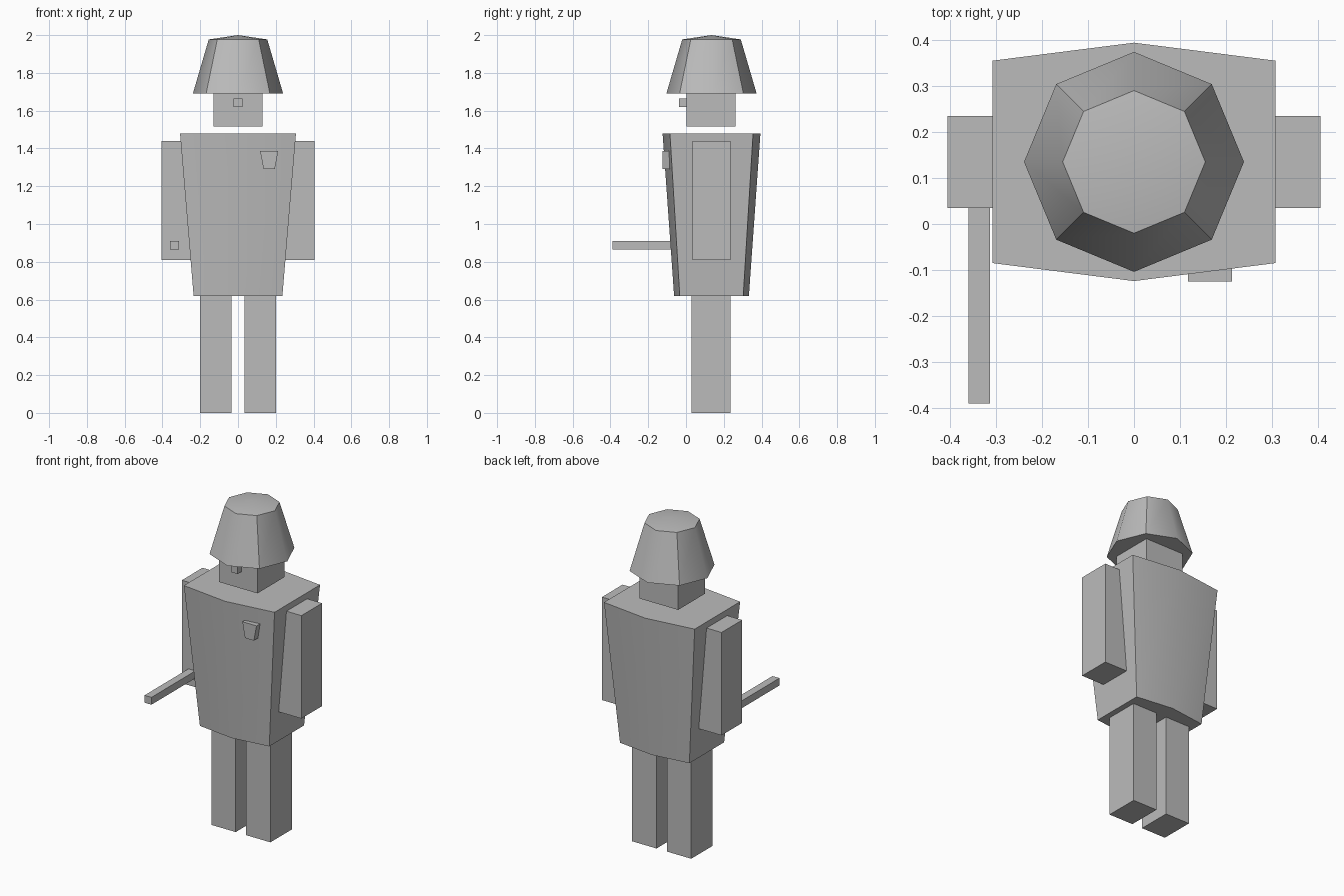
import bpy
import bmesh
import math

if "Cube" in bpy.data.objects:
    bpy.data.objects.remove(bpy.data.objects["Cube"], do_unlink=True)

grey = bpy.data.materials.new("plain_grey")
grey.use_nodes = True
COLOUR = (0.5, 0.5, 0.5, 1)
grey.diffuse_color = COLOUR
grey.node_tree.nodes["Principled BSDF"].inputs["Base Color"].default_value = COLOUR

MID_Y = 0.135  # centre line of the body


def loft(name, rings, apex=None, soft=lambda edge: False):
    """Skin matching rings of points; edges chosen by 'soft' shade smoothly."""
    bm = bmesh.new()
    loops = [[bm.verts.new(p) for p in ring] for ring in rings]
    n = len(loops[0])
    bm.faces.new(loops[0][::-1])
    for low, high in zip(loops, loops[1:]):
        for i in range(n):
            j = (i + 1) % n
            bm.faces.new((low[i], low[j], high[j], high[i]))
    top = loops[-1]
    if apex:
        tip = bm.verts.new(apex)
        for i in range(n):
            bm.faces.new((top[i], top[(i + 1) % n], tip))
    else:
        bm.faces.new(top)
    bmesh.ops.recalc_face_normals(bm, faces=bm.faces)
    for face in bm.faces:
        face.smooth = True
    for edge in bm.edges:
        edge.smooth = soft(edge)
    mesh = bpy.data.meshes.new(name)
    bm.to_mesh(mesh)
    bm.free()
    mesh.materials.append(grey)
    obj = bpy.data.objects.new(name, mesh)
    bpy.context.collection.objects.link(obj)
    return obj


def box(name, x, y, z):
    rings = [[(x[0], y[0], h), (x[1], y[0], h), (x[1], y[1], h), (x[0], y[1], h)]
             for h in z]
    return loft(name, rings)


# Tapered torso with a shallow ridge down the chest and back
def torso_ring(half_x, corner_y, ridge_y, z):
    return [(-half_x, MID_Y - corner_y, z), (0, MID_Y - ridge_y, z),
            (half_x, MID_Y - corner_y, z), (half_x, MID_Y + corner_y, z),
            (0, MID_Y + ridge_y, z), (-half_x, MID_Y + corner_y, z)]


loft("torso",
     [torso_ring(0.235, 0.168, 0.198, 0.62), torso_ring(0.307, 0.22, 0.259, 1.48)],
     soft=lambda e: all(abs(v.co.x) < 0.001 for v in e.verts))

# Arms and legs, one on each side
for label, side in (("left", 1), ("right", -1)):
    box(label + "_arm", sorted((side * 0.2, side * 0.405)), (0.035, 0.235), (0.81, 1.44))
    box(label + "_leg", sorted((side * 0.035, side * 0.2)), (0.028, 0.235), (0, 0.63))

# Stick held forward by the right arm
box("stick", (-0.36, -0.313), (-0.39, 0.05), (0.865, 0.91))

# Head and nose
box("head", (-0.13, 0.13), (0.003, 0.262), (1.515, 1.7))
box("nose", (-0.023, 0.023), (-0.037, 0.01), (1.62, 1.665))

# Chest badge, wider at the top
loft("badge", [[(0.165 - w, -0.125, z), (0.165 + w, -0.125, z),
                (0.165 + w, -0.05, z), (0.165 - w, -0.05, z)]
               for w, z in ((0.03, 1.292), (0.048, 1.387))])


# Eight-sided hat with a low pointed crown
def octagon(radius, z):
    return [(radius * math.cos(i * math.pi / 4),
             MID_Y + radius * math.sin(i * math.pi / 4), z) for i in range(8)]


def hat_soft(edge):
    a, b = (v.co for v in edge.verts)
    if max(a.z, b.z) > 1.99:
        return True
    on_axis = abs(a.x) < 0.001 or abs(a.y - MID_Y) < 0.001
    return abs(a.z - b.z) > 0.1 and on_axis


loft("hat", [octagon(0.239, 1.69), octagon(0.155, 1.977)],
     apex=(0, MID_Y, 2.0), soft=hat_soft)
